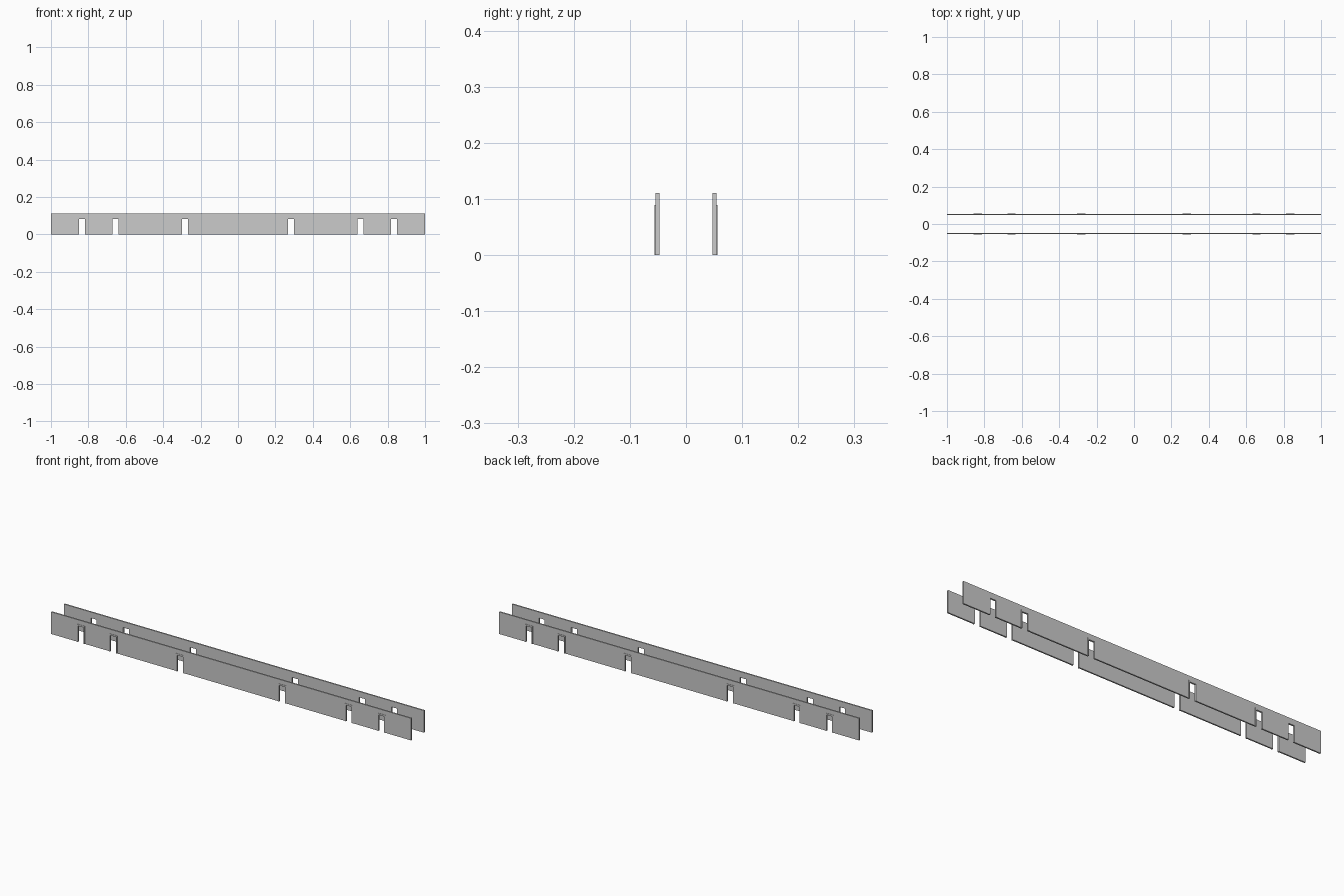
import bpy, bmesh

if "Cube" in bpy.data.objects:
    bpy.data.objects.remove(bpy.data.objects["Cube"])

SLOTS = [-0.835, -0.655, -0.283, 0.283, 0.655, 0.835]
HALF, TOP = 0.016, 0.081        # slot half width and height
TRIM, TRIM_TOP = 0.0065, 0.089  # trim width and top of trim
Y_IN, Y_OUT, Y_TRIM = 0.0475, 0.0545, 0.056


def plate(name, outline, y0, y1):
    """Extrude an x-z outline from y0 to y1."""
    bm = bmesh.new()
    face = bm.faces.new([bm.verts.new((x, y0, z)) for x, z in outline])
    ext = bmesh.ops.extrude_face_region(bm, geom=[face])
    verts = [g for g in ext["geom"] if isinstance(g, bmesh.types.BMVert)]
    bmesh.ops.translate(bm, verts=verts, vec=(0, y1 - y0, 0))
    bmesh.ops.recalc_face_normals(bm, faces=bm.faces)
    mesh = bpy.data.meshes.new(name)
    bm.to_mesh(mesh)
    bm.free()
    obj = bpy.data.objects.new(name, mesh)
    bpy.context.collection.objects.link(obj)


for side, s in (("front", -1), ("back", 1)):
    # Long board notched along its bottom edge
    outline = [(-1, 0.111), (-1, 0)]
    for c in SLOTS:
        outline += [(c - HALF, 0), (c - HALF, TOP), (c + HALF, TOP), (c + HALF, 0)]
    outline += [(1, 0), (1, 0.111)]
    plate(side + "_board", outline, s * Y_IN, s * Y_OUT)

    # Thin raised trim around each notch on the outer face
    for i, c in enumerate(SLOTS):
        w = HALF + TRIM
        trim = [(c - w, 0), (c - w, TRIM_TOP), (c + w, TRIM_TOP), (c + w, 0),
                (c + HALF, 0), (c + HALF, TOP), (c - HALF, TOP), (c - HALF, 0)]
        plate(f"{side}_notch_trim_{i + 1}", trim, s * Y_OUT, s * Y_TRIM)
